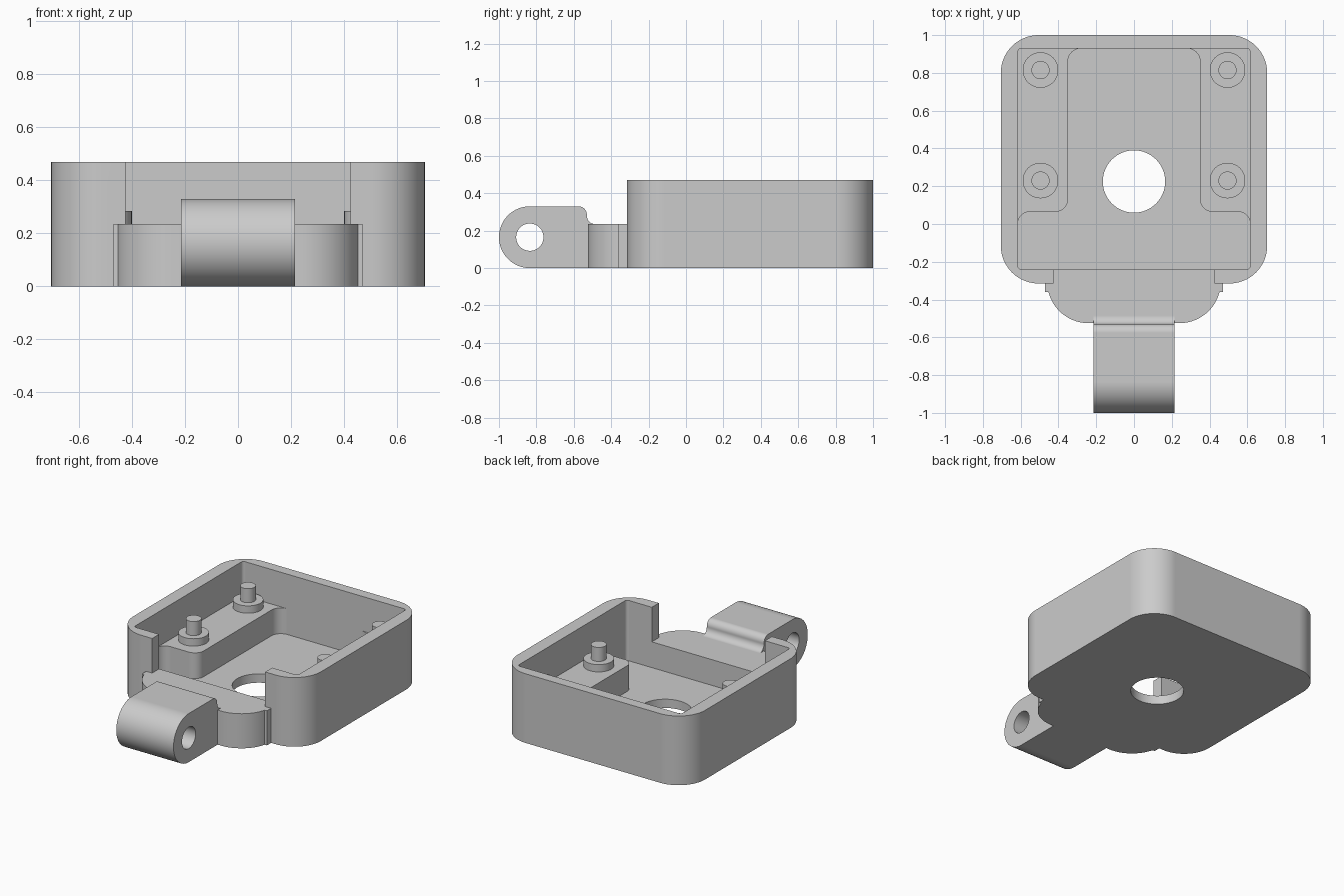
import bpy, bmesh, math
from mathutils import Vector

cube = bpy.data.objects.get("Cube")
if cube:
    bpy.data.objects.remove(cube, do_unlink=True)

GREY = (0.6, 0.6, 0.6, 1)
grey = bpy.data.materials.new("plain grey")
grey.use_nodes = True
grey.diffuse_color = GREY
grey.node_tree.nodes["Principled BSDF"].inputs["Base Color"].default_value = GREY

SEGMENTS = 20
HEIGHT, FLOOR, LEDGE = 0.47, 0.06, 0.235


def fillet(corners):
    """Outline from (x, y, radius) corners, each rounded by its radius."""
    outline = []
    for i, (x, y, r) in enumerate(corners):
        p = Vector((x, y))
        if r == 0:
            outline.append(p)
            continue
        u = (Vector(corners[i - 1][:2]) - p).normalized()
        v = (Vector(corners[(i + 1) % len(corners)][:2]) - p).normalized()
        half = u.angle(v) / 2
        centre = p + (u + v).normalized() * r / math.sin(half)
        d = r / math.tan(half)
        a = (p + u * d - centre).normalized()
        b = (p + v * d - centre).normalized()
        for k in range(SEGMENTS + 1):
            q = centre + a.slerp(b, k / SEGMENTS) * r
            if all((q - o).length > 1e-4 for o in outline):
                outline.append(q)
    return outline


def box(x, y0, y1, front, back):
    """Rounded rectangle, symmetric in x."""
    return fillet([(-x, y0, front), (x, y0, front), (x, y1, back), (-x, y1, back)])


def circle(x, y, r, n=64):
    return [Vector((x + r * math.cos(math.tau * k / n), y + r * math.sin(math.tau * k / n)))
            for k in range(n)]


def prism(name, outline, low, high, sideways=False):
    """Extrude an outline along z, or along x when sideways (outline in y, z)."""
    bm = bmesh.new()
    rings = []
    for h in (low, high):
        rings.append([bm.verts.new((h, p.x, p.y) if sideways else (p.x, p.y, h)) for p in outline])
    bm.faces.new(rings[0][::-1])
    bm.faces.new(rings[1])
    for i in range(len(outline)):
        bm.faces.new((rings[0][i - 1], rings[0][i], rings[1][i], rings[1][i - 1]))
    bmesh.ops.recalc_face_normals(bm, faces=bm.faces)
    mesh = bpy.data.meshes.new(name)
    bm.to_mesh(mesh)
    bm.free()
    mesh.materials.append(grey)
    obj = bpy.data.objects.new(name, mesh)
    bpy.context.collection.objects.link(obj)
    return obj


def combine(target, other, operation):
    mod = target.modifiers.new(operation.lower(), 'BOOLEAN')
    mod.operation, mod.solver, mod.object = operation, 'EXACT', other
    bpy.context.view_layer.objects.active = target
    bpy.ops.object.modifier_apply(modifier=mod.name)
    bpy.data.objects.remove(other, do_unlink=True)


# Open case with rounded outer corners
case = prism("case", box(0.705, -0.315, 1.0, 0.2, 0.2), 0, HEIGHT)

# Upper cavity, then the deeper one that leaves a raised ledge on each side
combine(case, prism("upper_cavity", box(0.615, -0.24, 0.93, 0.02, 0.02), LEDGE, 1), 'DIFFERENCE')
right_half = [(0.615, -0.24, 0.02), (0.615, 0.065, 0.064), (0.35, 0.065, 0.065), (0.35, 0.93, 0.07)]
deep = right_half + [(-x, y, r) for x, y, r in reversed(right_half)]
combine(case, prism("deep_cavity", fillet(deep), FLOOR, 0.3), 'DIFFERENCE')

# Front opening and round floor hole
combine(case, prism("front_opening", box(0.425, -0.4, -0.2, 0, 0), LEDGE, 1), 'DIFFERENCE')
combine(case, prism("floor_hole", circle(0, 0.225, 0.165), -0.1, 0.2), 'DIFFERENCE')

# Front tongue with small shoulders
combine(case, prism("tongue", box(0.46, -0.525, -0.28, 0.22, 0), 0, LEDGE), 'UNION')
combine(case, prism("shoulders", box(0.47, -0.36, -0.27, 0, 0), 0, LEDGE), 'UNION')

# Hinge lug with a cross hole
lug_profile = fillet([(-1, 0, 0.165), (-0.47, 0, 0), (-0.47, LEDGE, 0),
                      (-0.53, LEDGE, 0.045), (-0.53, 0.33, 0.045), (-1, 0.33, 0.165)])
lug = prism("hinge_lug", lug_profile, -0.215, 0.215, sideways=True)
combine(lug, prism("lug_hole", circle(-0.835, 0.165, 0.073), -0.5, 0.5, sideways=True), 'DIFFERENCE')
combine(case, lug, 'UNION')
parts = [case]

# Four standoffs with locating pins on the ledges
for side, x in (("left", 0.495), ("right", -0.495)):
    for end, y in (("front", 0.23), ("back", 0.815)):
        parts.append(prism(f"{end}_{side}_standoff", circle(x, y, 0.094), LEDGE - 0.02, 0.285))
        parts.append(prism(f"{end}_{side}_pin", circle(x, y, 0.048, 40), 0.27, 0.38))

# Smooth the curved walls and keep the edges crisp
bpy.ops.object.select_all(action='DESELECT')
for obj in parts:
    obj.select_set(True)
bpy.context.view_layer.objects.active = case
bpy.ops.object.shade_smooth_by_angle(angle=math.radians(30))
for obj in parts:
    obj.modifiers.new("weighted_normals", 'WEIGHTED_NORMAL').keep_sharp = True
